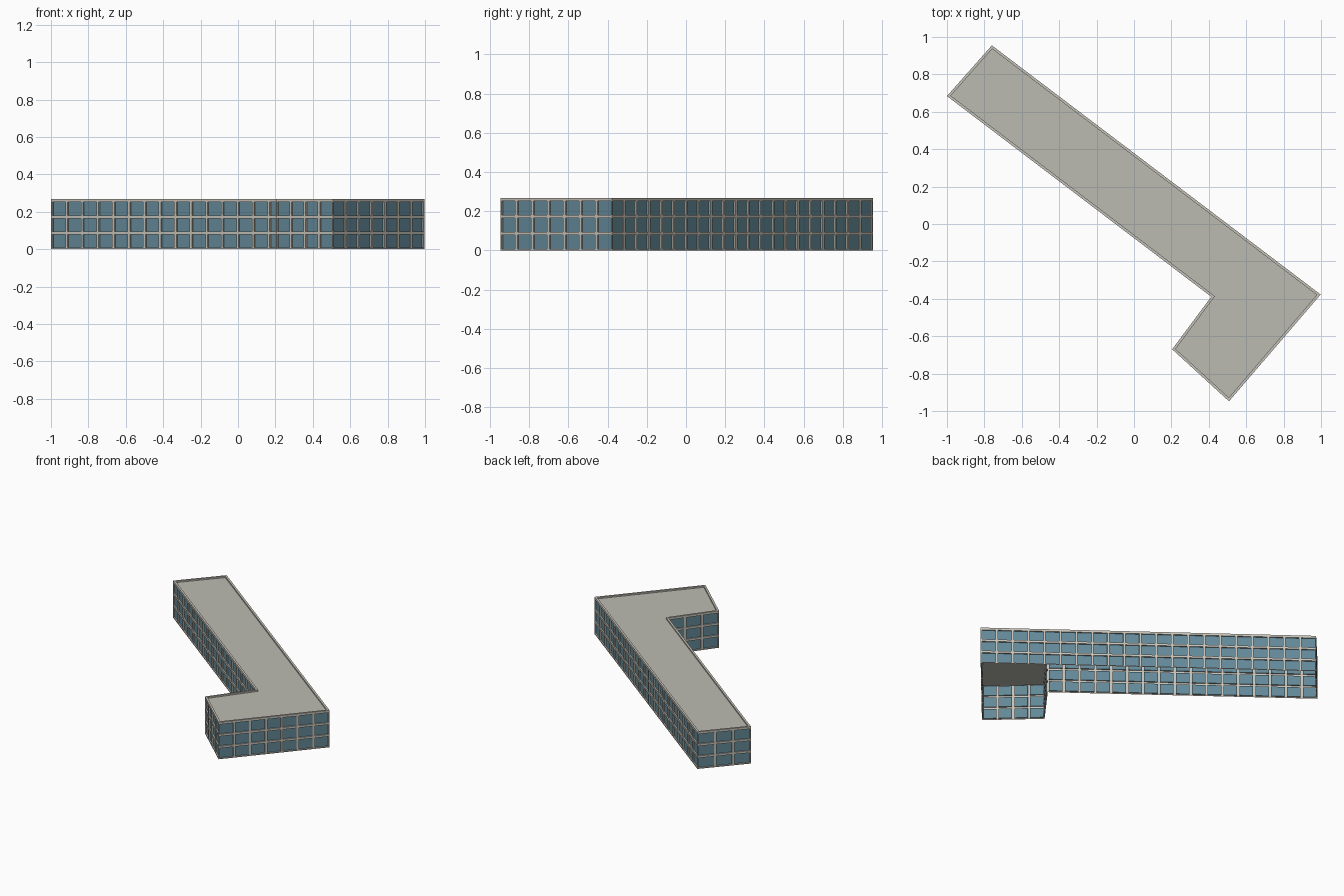
import bpy, bmesh
from mathutils import Vector

if "Cube" in bpy.data.objects:
    bpy.data.objects.remove(bpy.data.objects["Cube"])

# footprint corners, counter-clockwise
PTS = [Vector(p) for p in ((-0.76, 0.955), (-1.0, 0.684), (0.413, -0.389),
                           (0.204, -0.67), (0.508, -0.948), (0.998, -0.377))]
BAYS = [3, 17, 3, 4, 7, 21]      # windows along each wall
FLOORS, WALL_H, TOP, ROOF_Z = 3, 0.259, 0.268, 0.258
RIM = 0.014                      # parapet width


def material(name, rgb):
    m = bpy.data.materials.new(name)
    m.diffuse_color = (*rgb, 1)
    m.use_nodes = True
    m.node_tree.nodes["Principled BSDF"].inputs["Base Color"].default_value = m.diffuse_color
    return m


wall_mat = material("pale stone", (0.56, 0.54, 0.48))
glass_mat = material("blue glass", (0.125, 0.25, 0.315))
roof_mat = material("roof grey", (0.50, 0.50, 0.45))


def make_object(name, bm, mats):
    me = bpy.data.meshes.new(name)
    bm.to_mesh(me)
    bm.free()
    for m in mats:
        me.materials.append(m)
    ob = bpy.data.objects.new(name, me)
    bpy.context.collection.objects.link(ob)
    return ob


def face(bm, coords):
    return bm.faces.new([bm.verts.new(c) for c in coords])


def offset(pts, d):
    """Move the outline inwards by d with mitred corners."""
    out = []
    for i, p in enumerate(pts):
        a = (p - pts[i - 1]).normalized()
        b = (pts[(i + 1) % len(pts)] - p).normalized()
        na, nb = Vector((-a.y, a.x)), Vector((-b.y, b.x))
        out.append(p + (na + nb) * d / (1 + na.dot(nb)))
    return out


def pairs(pts):
    return [(p, pts[(i + 1) % len(pts)]) for i, p in enumerate(pts)]


# walls: one cell per window, with recessed glass, open underneath
bm = bmesh.new()
cells = []
for (a, b), n in zip(pairs(PTS), BAYS):
    for i in range(n):
        p, q = a.lerp(b, i / n), a.lerp(b, (i + 1) / n)
        for k in range(FLOORS):
            z0, z1 = WALL_H * k / FLOORS, WALL_H * (k + 1) / FLOORS
            cells.append(face(bm, [(*p, z0), (*q, z0), (*q, z1), (*p, z1)]))
bm.normal_update()
bmesh.ops.inset_individual(bm, faces=cells, thickness=0.0108)
bmesh.ops.inset_individual(bm, faces=cells, thickness=0.0, depth=-0.009)
for f in cells:
    f.material_index = 1
bmesh.ops.remove_doubles(bm, verts=bm.verts, dist=1e-5)
make_object("window_walls", bm, [wall_mat, glass_mat])

# parapet: outer strip, flat top and inner strip
bm = bmesh.new()
inner = offset(PTS, RIM)
for (a, b), (c, d) in zip(pairs(PTS), pairs(inner)):
    face(bm, [(*a, WALL_H), (*b, WALL_H), (*b, TOP), (*a, TOP)])
    face(bm, [(*a, TOP), (*b, TOP), (*d, TOP), (*c, TOP)])
    face(bm, [(*c, TOP), (*d, TOP), (*d, ROOF_Z), (*c, ROOF_Z)])
bmesh.ops.remove_doubles(bm, verts=bm.verts, dist=1e-5)
make_object("parapet", bm, [wall_mat])

# flat roof sheet
bm = bmesh.new()
face(bm, [(*p, ROOF_Z) for p in PTS])
make_object("roof", bm, [roof_mat])
